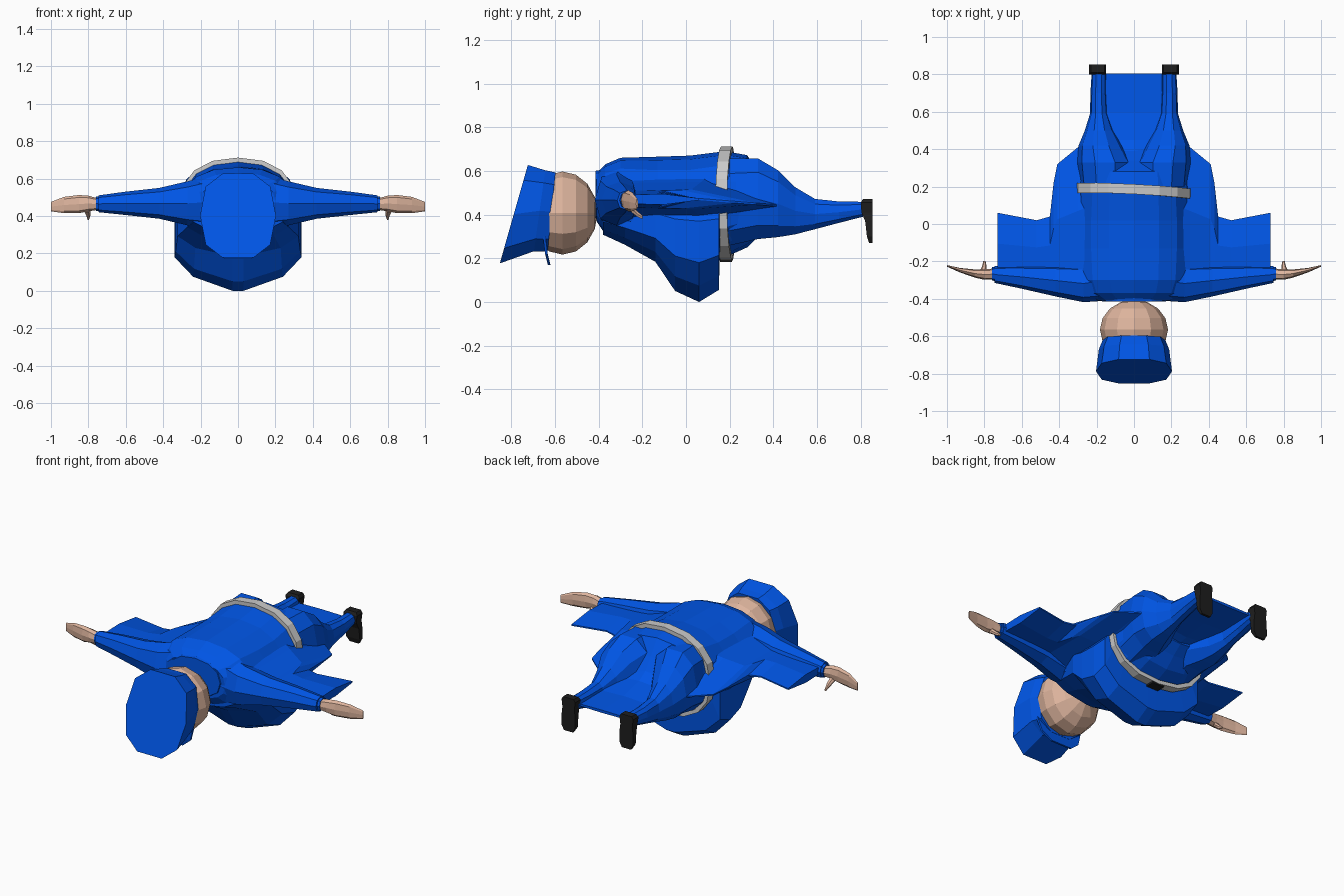
import bpy, bmesh, math


def material(name, rgb):
    m = bpy.data.materials.new(name)
    m.diffuse_color = (*rgb, 1)
    return m


BLUE = material("suit blue", (0.0, 0.095, 0.82))
SKIN = material("skin", (0.73, 0.46, 0.34))
GREY = material("belt grey", (0.60, 0.60, 0.60))
BLACK = material("shoe black", (0.013, 0.013, 0.013))


def finish(name, bm, mat, mirror):
    bmesh.ops.recalc_face_normals(bm, faces=bm.faces)
    me = bpy.data.meshes.new(name)
    bm.to_mesh(me)
    bm.free()
    me.materials.append(mat)
    ob = bpy.data.objects.new(name, me)
    bpy.context.collection.objects.link(ob)
    if mirror:
        ob.modifiers.new("mirror", 'MIRROR')
    return ob


def skin_rings(name, rings, mat, mirror=False, caps=True):
    """Bridge lists of points into one closed surface."""
    bm = bmesh.new()
    loops = [[bm.verts.new(p) for p in r] for r in rings]
    for a, b in zip(loops, loops[1:]):
        for i in range(len(a)):
            j = (i + 1) % len(a)
            bm.faces.new((a[i], a[j], b[j], b[i]))
    if caps:
        bm.faces.new(loops[0])
        bm.faces.new(loops[-1])
    return finish(name, bm, mat, mirror)


def loft(name, sections, mat, n=12, axis='Y', power=2.3, mirror=False):
    """Section: position, half width, top z, bottom z, centre offset, tilt."""
    rings = []
    for s in sections:
        pos, r, zt, zb, off, tilt = (*s, 0, 0)[:6]
        zc, h = (zt + zb) / 2, (zt - zb) / 2
        ring = []
        for i in range(n):
            a = 2 * math.pi * i / n
            c, d = math.cos(a), math.sin(a)
            u = off + r * math.copysign(abs(c) ** (2 / power), c)
            w = h * math.copysign(abs(d) ** (2 / power), d)
            p = pos + tilt * w
            ring.append((u, p, zc + w) if axis == 'Y' else (p, u, zc + w))
        rings.append(ring)
    return skin_rings(name, rings, mat, mirror)


# Body, lying face down with the head toward the front
loft("torso", [(-0.41, 0.20, 0.59, 0.37), (-0.37, 0.27, 0.63, 0.31),
               (-0.30, 0.30, 0.66, 0.28), (-0.13, 0.31, 0.665, 0.19),
               (0.02, 0.31, 0.67, 0.17), (0.18, 0.30, 0.69, 0.205),
               (0.28, 0.29, 0.672, 0.25), (0.34, 0.22, 0.58, 0.31),
               (0.40, 0.14, 0.50, 0.36)], BLUE, 16)

# Overhanging belly with a flat back edge
profile = [(0.28, 0.46), (0.34, 0.37), (0.34, 0.18), (0.24, 0.075), (0.03, 0.0)]
belly = [(-0.38, 0.70, 0.33), (-0.28, 0.80, 0.43), (-0.14, 0.95, 0.60),
         (-0.05, 0.98, 0.89), (0.06, 1.0, 1.0), (0.15, 0.98, 0.88), (0.155, 0.85, 0.55)]
rings = []
for y, kx, kz in belly:
    half = [(x * kx, 0.46 - (0.46 - z) * kz) for x, z in profile]
    rings.append([(x, y, z) for x, z in half] + [(-x, y, z) for x, z in half[::-1]])
skin_rings("belly", rings, BLUE)

# Arms
loft("arm", [(0.15, 0.11, 0.62, 0.33, -0.30), (0.27, 0.10, 0.585, 0.35, -0.318),
             (0.42, 0.085, 0.55, 0.385, -0.302), (0.60, 0.063, 0.53, 0.405, -0.283),
             (0.745, 0.045, 0.51, 0.42, -0.27)], BLUE, 8, 'X', mirror=True)
loft("cuff", [(0.735, 0.038, 0.505, 0.425, -0.268), (0.76, 0.036, 0.503, 0.428, -0.266)],
     BLUE, 8, 'X', mirror=True)

# Hands and thumbs
loft("hand", [(0.75, 0.030, 0.495, 0.432, -0.268), (0.80, 0.028, 0.508, 0.425, -0.270),
              (0.85, 0.022, 0.512, 0.415, -0.265), (0.93, 0.012, 0.502, 0.415, -0.247),
              (1.00, 0.004, 0.475, 0.425, -0.224)], SKIN, 8, 'X', mirror=True)
loft("thumb", [(-0.265, 0.020, 0.46, 0.42, 0.81), (-0.225, 0.012, 0.42, 0.39, 0.80),
               (-0.198, 0.006, 0.395, 0.378, 0.80)], SKIN, 6, mirror=True)

# Fabric wings stretched from arms to hips
wing = [(0.18, 0.50, 0.12), (0.30, 0.41, 0.075), (0.41, 0.32, 0.04), (0.43, 0.22, 0.038),
        (0.45, 0.04, 0.035), (0.52, 0.02, 0.03), (0.73, 0.06, 0.02)]
rings = []
for x, yt, t in wing:
    y0 = -0.27
    zt = 0.475 - 0.08 * max(0, yt)
    ym = y0 + 0.5 * (yt - y0)
    rings.append([(x, y0, 0.47 + t), (x, ym, 0.475 + t), (x, yt, zt + 0.004),
                  (x, yt, zt - 0.004), (x, ym, 0.465 - t), (x, y0, 0.47 - t)])
skin_rings("arm_wing", rings, BLUE, True)

# Legs, the fabric between them and the shoes
loft("leg", [(0.20, 0.14, 0.665, 0.25, 0.15), (0.33, 0.148, 0.665, 0.28, 0.155),
             (0.42, 0.118, 0.61, 0.29, 0.178), (0.50, 0.078, 0.53, 0.305, 0.185),
             (0.59, 0.047, 0.475, 0.33, 0.188), (0.70, 0.043, 0.462, 0.36, 0.19),
             (0.815, 0.038, 0.46, 0.39, 0.188)], BLUE, 10, mirror=True)
loft("leg_web", [(0.30, 0.20, 0.57, 0.34), (0.45, 0.20, 0.475, 0.38),
                 (0.60, 0.19, 0.44, 0.40), (0.805, 0.19, 0.432, 0.415)], BLUE, 8)
rings = []
for z, y0, hw in [(0.27, 0.838, 0.030), (0.30, 0.828, 0.046), (0.37, 0.820, 0.045),
                  (0.41, 0.803, 0.040), (0.455, 0.80, 0.046), (0.472, 0.81, 0.036)]:
    x = 0.195
    rings.append([(x - hw, y0, z), (x + hw, y0, z), (x + hw, 0.853, z), (x - hw, 0.853, z)])
skin_rings("shoe", rings, BLACK, True)

# Belt and buckle
belt = []
for y, g in [(0.155, -0.012), (0.155, 0.012), (0.208, 0.012), (0.208, -0.012), (0.155, -0.012)]:
    ring = []
    for i in range(16):
        a = 2 * math.pi * i / 16
        c, d = math.cos(a), math.sin(a)
        x = (0.303 + g) * math.copysign(abs(c) ** 0.87, c)
        z = 0.45 + (0.25 + g) * math.copysign(abs(d) ** 0.87, d)
        ring.append((x, y - 0.05 * x + 0.01 * d * d - 0.005, z))
    belt.append(ring)
skin_rings("belt", belt, GREY, caps=False)
skin_rings("buckle", [[(-0.04, y, 0.182), (0.04, y, 0.182), (0.04, y, 0.20), (-0.04, y, 0.20)]
                      for y in (0.155, 0.21)], BLACK)

# Collar and head
loft("collar", [(-0.36, 0.20, 0.61, 0.36), (-0.415, 0.17, 0.60, 0.38)], BLUE, 12)
bm = bmesh.new()
bmesh.ops.create_uvsphere(bm, u_segments=12, v_segments=8, radius=1)
for v in bm.verts:
    x, y, z = v.co
    v.co = (0.182 * x, -0.565 + 0.16 * z, 0.407 + 0.19 * y)
finish("head", bm, SKIN, False)

# Cap: narrow band flaring to a slanted crown, with a short visor
loft("cap", [(-0.615, 0.165, 0.60, 0.225, 0, 0.10), (-0.67, 0.188, 0.61, 0.225, 0, 0.14),
             (-0.788, 0.203, 0.636, 0.168, 0, 0.285)], BLUE, 10, power=2.6)
rings = []
for z, hw, y in [(0.30, 0.155, -0.655), (0.22, 0.13, -0.645), (0.17, 0.07, -0.632)]:
    rings.append([(-hw, y, z), (hw, y, z), (hw, y + 0.012, z), (-hw, y + 0.012, z)])
skin_rings("visor", rings, BLUE)
